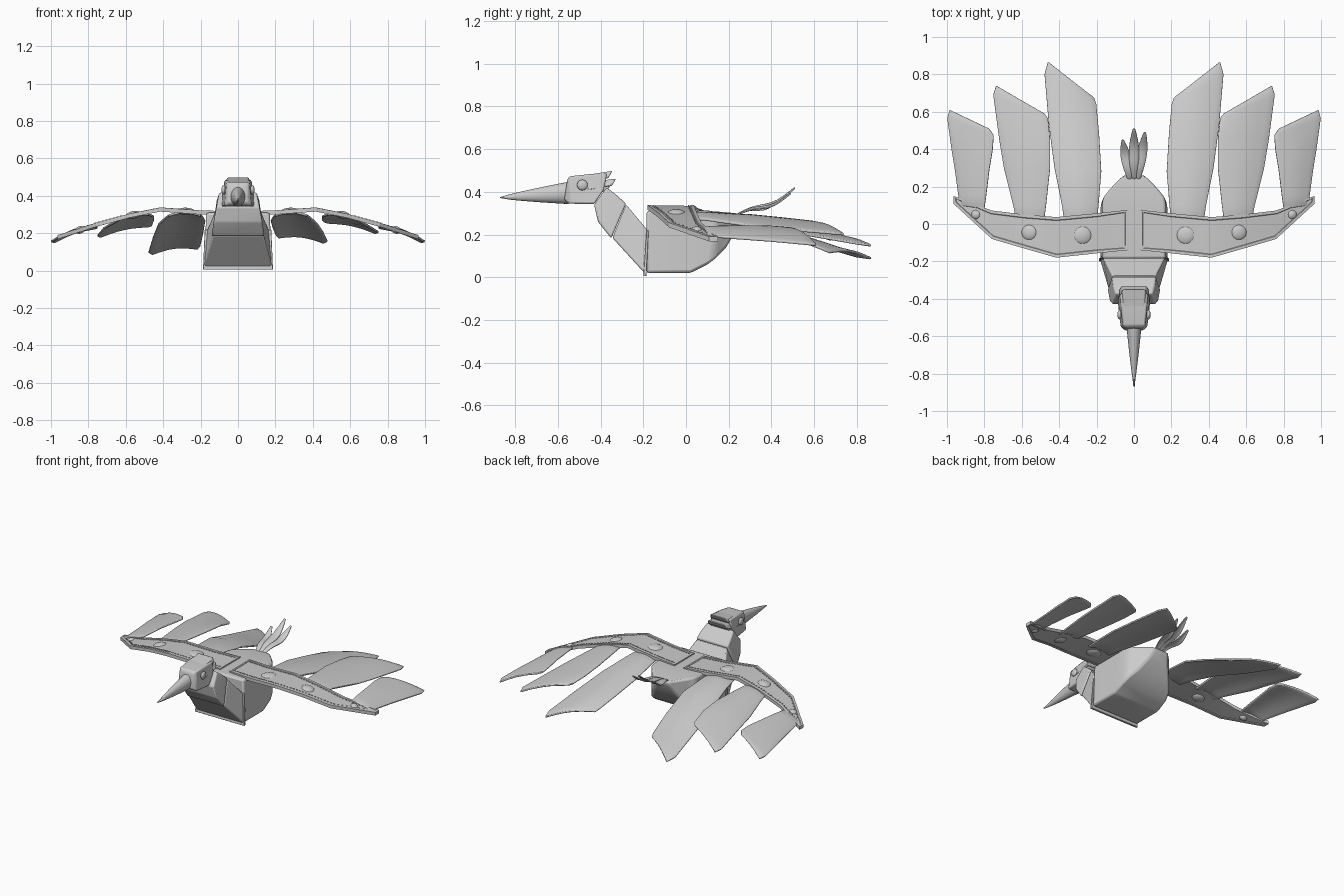
import bpy, bmesh, math
from mathutils import Vector

if "Cube" in bpy.data.objects:
    bpy.data.objects.remove(bpy.data.objects["Cube"])

GREY = (0.6, 0.6, 0.6, 1)
mat = bpy.data.materials.new("plain grey")
mat.use_nodes = True
mat.diffuse_color = GREY
mat.node_tree.nodes["Principled BSDF"].inputs["Base Color"].default_value = GREY


def finish(name, bm, bevel=0, angle=35, mods=()):
    """Turn a bmesh into a shaded object."""
    bmesh.ops.recalc_face_normals(bm, faces=bm.faces)
    me = bpy.data.meshes.new(name)
    bm.to_mesh(me)
    bm.free()
    me.materials.append(mat)
    ob = bpy.data.objects.new(name, me)
    bpy.context.scene.collection.objects.link(ob)
    if bevel:
        b = ob.modifiers.new("soft edges", 'BEVEL')
        b.width, b.segments, b.angle_limit = bevel, 2, math.radians(25)
    bpy.ops.object.select_all(action='DESELECT')
    ob.select_set(True)
    bpy.context.view_layer.objects.active = ob
    bpy.ops.object.shade_smooth_by_angle(angle=math.radians(angle))
    return ob


def loft(rings, closed=True):
    """Skin a row of rings; closed rings get end caps."""
    bm = bmesh.new()
    vs = [[bm.verts.new(p) for p in r] for r in rings]
    n = len(vs[0])
    for a, b in zip(vs, vs[1:]):
        for i in range(n if closed else n - 1):
            j = (i + 1) % n
            bm.faces.new((a[i], a[j], b[j], b[i]))
    if closed:
        bm.faces.new(vs[0])
        bm.faces.new(vs[-1])
    return bm


def box_ring(bottom, top, wb, wt):
    """Trapezoid ring from (y, z) of its lower and upper edge."""
    return [(-wb, *bottom), (wb, *bottom), (wt, *top), (-wt, *top)]


# Body hull, breast plate, seam flange and neck
hull = [(-.185, .02, .31, .18, .17), (.02, .02, .31, .18, .17), (.1, .06, .31, .178, .17),
        (.14, .09, .308, .165, .165), (.185, .135, .305, .128, .13), (.23, .21, .3, .08, .088),
        (.26, .27, .295, .05, .06)]
finish("body", loft([box_ring((y, b), (y, t), wb, wt) for y, b, t, wb, wt in hull]), .012)
finish("seam_flange", loft([box_ring((-.2, .005), (-.185, .22), .187, .178),
                            box_ring((-.185, .005), (-.175, .22), .187, .178)]), .003)
finish("breast", loft([box_ring((-.19, .015), (-.18, .22), .182, .165),
                       box_ring((-.345, .185), (-.28, .34), .138, .115)]), .008)
finish("neck", loft([box_ring((-.35, .182), (-.28, .345), .142, .118),
                     box_ring((-.412, .26), (-.325, .385), .13, .112),
                     box_ring((-.43, .34), (-.372, .42), .115, .1)]), .008)

# Head with a flared brow, and a jagged crest at the back
finish("head", loft([box_ring((-.57, .365), (-.555, .46), .05, .045),
                     box_ring((-.55, .345), (-.545, .473), .072, .06),
                     box_ring((-.43, .342), (-.45, .483), .086, .068),
                     box_ring((-.385, .41), (-.37, .485), .085, .072)]), .014)
for z, y, w in ((.484, -.345, .072), (.448, -.328, .08), (.425, -.35, .08)):
    finish("crest_tier", loft([box_ring((-.46, z - .04), (-.46, z - .004), w, w * .8),
                               box_ring((y - .018, z - .02), (y, z + .014), w, w * .8)]), .006)


def ball(name, at, scale, tilt=0):
    bm = bmesh.new()
    bmesh.ops.create_uvsphere(bm, u_segments=24, v_segments=12, radius=1)
    ob = finish(name, bm, angle=60)
    ob.location, ob.scale, ob.rotation_euler = at, scale, (0, tilt, 0)


# Beak: a tapering oval horn
beak = []
for i in range(9):
    t = i / 8
    r = (1 - t) ** .8
    y, z = -.55 - .32 * t, .395 - .022 * t
    beak.append([(.04 * r * math.cos(a) + .0, y, z + (.05 * r + .002) * math.sin(a))
                 for a in (k * math.tau / 20 for k in range(20))])
beak[-1] = [(x + .004 * math.cos(k), y, z) for k, (x, y, z) in enumerate(beak[-1])]
finish("beak", loft(beak), angle=50)

# Wing arm stations: x, leading y, trailing y, top z
ARM = [(.035, -.14, .075, .318), (.2, -.157, .057, .322), (.415, -.18, .037, .338),
       (.58, -.133, .05, .305), (.76, -.08, .072, .256), (.965, .108, .15, .19)]
THICK = .022


def arm_at(x):
    """Leading y, trailing y and top z of the arm at x."""
    for a, b in zip(ARM, ARM[1:]):
        if x <= b[0]:
            break
    t = (x - a[0]) / (b[0] - a[0])
    return [p + (q - p) * t for p, q in zip(a[1:], b[1:])]


def wing_arm(side):
    bm = loft([[(side * x, f, z - THICK), (side * x, b, z - THICK),
                (side * x, b, z), (side * x, f, z)] for x, f, b, z in ARM])
    bmesh.ops.recalc_face_normals(bm, faces=bm.faces)
    # Recessed panel inside a raised rim, above and below
    for sign in (1, -1):
        bm.normal_update()
        faces = [f for f in bm.faces if f.normal.z * sign > .6]
        bmesh.ops.inset_region(bm, faces=faces, thickness=.016)
        bmesh.ops.inset_region(bm, faces=faces, thickness=.003, depth=-.003)
    finish("wing_arm", bm, angle=20)

    # Stitches along both edges
    bm = bmesh.new()
    for k in range(44):
        x = .06 + k * .0195
        f, b, z = arm_at(x)
        for y in (f + .028, b - .026):
            if f + .02 < y < b - .02:
                c = bmesh.ops.create_cube(bm, size=1)["verts"]
                bmesh.ops.scale(bm, verts=c, vec=(.01, .004, .006))
                bmesh.ops.translate(bm, verts=c, vec=(side * x, y, z - .002))
    finish("wing_stitches", bm)

    # Domed rivets through the arm
    for x, y, r in ((.275, -.06, .05), (.56, -.045, .043), (.845, .05, .026)):
        z = arm_at(x)[2]
        slope = (arm_at(x + .02)[2] - arm_at(x - .02)[2]) / .04
        ball("wing_rivet", (side * x, y, z - THICK / 2), (r, r, .02), -side * math.atan(slope))


def feather(name, side, inner, outer, arch=.02, thick=.012, cols=9):
    """Curved blade lofted between an inner and an outer edge."""
    rings = []
    for a, b in zip(inner, outer):
        a, b = Vector(a), Vector(b)
        ring = []
        for i in range(cols):
            t = i / (cols - 1)
            p = a.lerp(b, t)
            p.z += arch * math.sin(math.pi * t) * min(1, 5 * (a - b).length)
            ring.append((side * p.x, p.y, p.z))
        rings.append(ring)
    ob = finish(name, loft(rings, closed=False), angle=50)
    s = ob.modifiers.new("thickness", 'SOLIDIFY')
    s.thickness, s.offset = thick, 0
    b = ob.modifiers.new("soft edges", 'BEVEL')
    b.width, b.segments = thick * .35, 2


# Each wing: the arm and three hanging blades, the innermost lower on the right
for side in (1, -1):
    wing_arm(side)
    d = 0 if side > 0 else -.06
    feather("inner_feather", side,
            [(.2, .0, .295), (.19, .1, .29), (.175, .28, .265), (.187, .48, .225 + d / 2),
             (.202, .64, .19 + d), (.215, .675, .175 + d)],
            [(.37, .0, .295), (.385, .1, .285), (.425, .3, .25), (.455, .53, .205 + d / 2),
             (.478, .8, .158 + d), (.46, .868, .148 + d)])
    d /= 3
    feather("middle_feather", side,
            [(.48, .02, .3), (.47, .1, .298), (.448, .3, .29), (.448, .45, .275),
             (.46, .565, .262 + d), (.48, .59, .255 + d)],
            [(.63, .02, .275), (.645, .1, .268), (.695, .3, .24), (.72, .45, .225),
             (.752, .69, .205 + d), (.737, .74, .2 + d)], .015)
    feather("outer_feather", side,
            [(.8, .08, .232), (.79, .15, .236), (.773, .29, .238), (.755, .4, .236),
             (.75, .475, .23), (.775, .51, .225)],
            [(.93, .1, .19), (.938, .15, .188), (.957, .29, .178), (.975, .4, .17),
             (.998, .565, .155), (.985, .61, .15)], .012)
    ball("eye", (side * .077, -.485, .432), (.012, .025, .025))


# Tail: three slim wavy plumes
def plume(x, spread, length, rise):
    steps = 10
    edges = [[], []]
    for i in range(steps + 1):
        t = i / steps
        w = .006 + .021 * math.sin(math.pi * (.1 + .9 * t) ** 1.3)
        z = .285 + rise * t ** 1.3 + .012 * math.sin(t * math.tau * 1.1)
        for e, s in zip(edges, (-1, 1)):
            e.append((x + spread * t + s * w, .23 + length * t, z))
    feather("tail_plume", 1, *edges, arch=.03, thick=.008, cols=5)


plume(0, 0, .28, .125)
plume(-.022, -.038, .22, .08)
plume(.022, .036, .26, .1)
